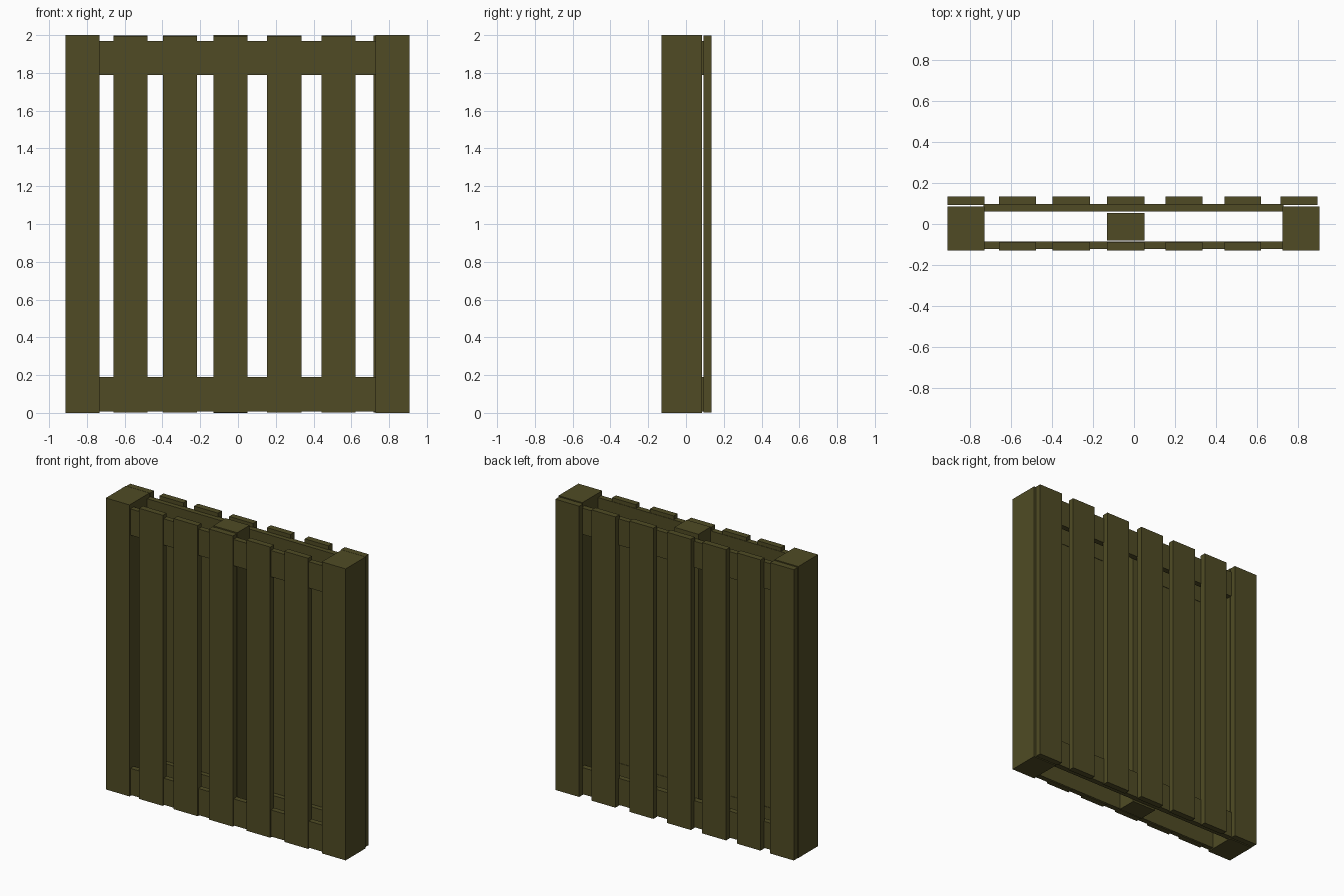
import bpy

cube = bpy.data.objects.get("Cube")
if cube:
    bpy.data.objects.remove(cube, do_unlink=True)

# Single olive wood colour
wood = bpy.data.materials.new("olive_wood")
wood.use_nodes = True
colour = (0.080, 0.071, 0.0178, 1.0)
wood.diffuse_color = colour
bsdf = wood.node_tree.nodes["Principled BSDF"]
bsdf.inputs["Base Color"].default_value = colour
bsdf.inputs["Roughness"].default_value = 0.9


def plank(name, x, y, z):
    """Box spanning the given (min, max) range on each axis."""
    spans = (x, y, z)
    bpy.ops.mesh.primitive_cube_add(size=1, location=[(a + b) / 2 for a, b in spans])
    ob = bpy.context.object
    ob.name = ob.data.name = name
    ob.scale = [b - a for a, b in spans]
    bpy.ops.object.transform_apply(location=False, rotation=False, scale=True)
    ob.data.materials.append(wood)
    return ob


# Upright bearers: deep ones at the sides, a shallower one in the middle
plank("right_bearer", (-0.912, -0.732), (-0.13, 0.085), (0.0, 2.0))
plank("left_bearer", (0.727, 0.908), (-0.13, 0.085), (0.0, 2.0))
plank("middle_bearer", (-0.131, 0.051), (-0.081, 0.053), (0.0, 2.0))

# Cross rails at top and bottom, on both faces
for level, z in (("bottom", (0.008, 0.19)), ("top", (1.79, 1.97))):
    plank("front_rail_" + level, (-0.735, 0.73), (-0.122, -0.085), z)
    plank("back_rail_" + level, (-0.735, 0.73), (0.06, 0.098), z)

# Vertical slats: seven on the back, five between the bearers on the front
slat_x = [(-0.912, -0.732), (-0.66, -0.48), (-0.398, -0.216), (-0.131, 0.051),
          (0.154, 0.335), (0.442, 0.622), (0.717, 0.898)]
for i, x in enumerate(slat_x):
    plank(f"back_slat_{i + 1}", x, (0.092, 0.134), (0.002, 1.997))
    if 0 < i < 6:
        plank(f"front_slat_{i + 1}", x, (-0.129, -0.088), (0.002, 1.996))
